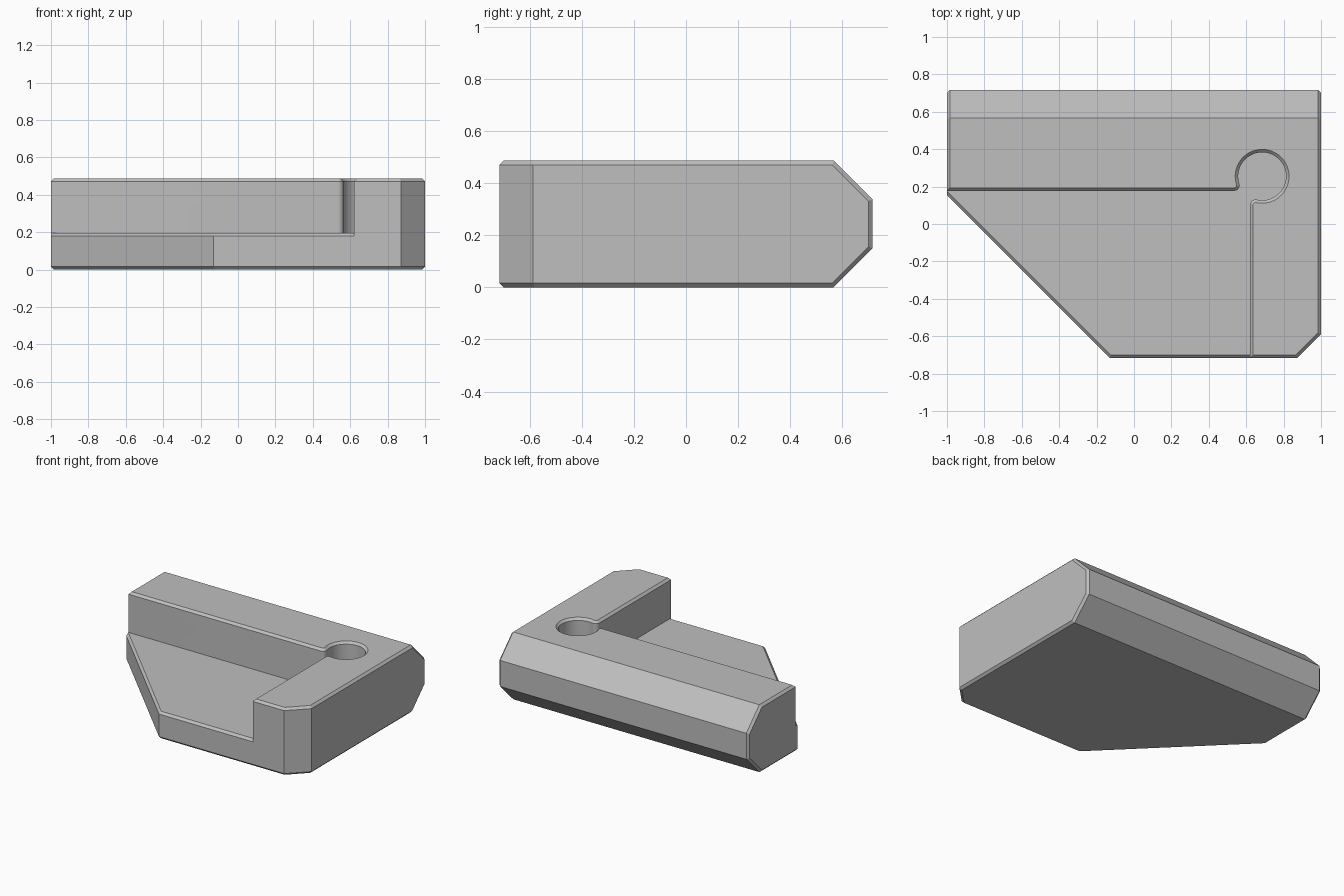
import bpy, bmesh
from math import sin, cos, atan2, sqrt, pi
from mathutils import Vector

cube = bpy.data.objects.get("Cube")
if cube:
    bpy.data.objects.remove(cube, do_unlink=True)

grey = bpy.data.materials.new("mid grey")
grey.use_nodes = True
grey.diffuse_color = (0.52, 0.52, 0.52, 1)
grey.node_tree.nodes["Principled BSDF"].inputs["Base Color"].default_value = (0.52, 0.52, 0.52, 1)

CHAMFER = 0.016
TOP, FLOOR, DEPTH = 0.487, 0.195, 0.717
R2 = sqrt(0.5)


def finish(bm, name):
    bmesh.ops.recalc_face_normals(bm, faces=bm.faces)
    mesh = bpy.data.meshes.new(name)
    bm.to_mesh(mesh)
    bm.free()
    mesh.materials.append(grey)
    obj = bpy.data.objects.new(name, mesh)
    bpy.context.collection.objects.link(obj)
    return obj


def clipped_box(name, low, high, planes):
    """Box trimmed to the inside of every (normal, distance) plane."""
    bm = bmesh.new()
    bmesh.ops.create_cube(bm, size=1)
    low, high = Vector(low), Vector(high)
    for v in bm.verts:
        v.co = [l + (c + 0.5) * (h - l) for l, c, h in zip(low, v.co, high)]
    for normal, dist in planes:
        n = Vector(normal)
        bmesh.ops.bisect_plane(bm, geom=bm.verts[:] + bm.edges[:] + bm.faces[:], dist=1e-6,
                               plane_co=n * (dist / n.length_squared), plane_no=n, clear_outer=True)
        rim = [e for e in bm.edges if e.is_boundary]
        if rim:
            bmesh.ops.holes_fill(bm, edges=rim, sides=0)
    return finish(bm, name)


# Block: main faces, then a narrow chamfer wherever a listed pair meets
sides = {
    "top": ((0, 0, 1), TOP), "bottom": ((0, 0, -1), 0),
    "left": ((1, 0, 0), 1), "right": ((-1, 0, 0), 1),
    "front": ((0, -1, 0), DEPTH), "back": ((0, 1, 0), DEPTH),
    "upper_slope": ((0, R2, R2), 1.055 * R2), "lower_slope": ((0, R2, -R2), 0.567 * R2),
    "diagonal": ((-R2, -R2, 0), 0.847 * R2), "corner": ((R2, -R2, 0), 1.588 * R2),
}
pairs = [(a, b) for a in ("top", "bottom") for b in ("front", "left", "right", "diagonal", "corner")]
pairs += [(a, b) for a in ("left", "right") for b in ("back", "upper_slope", "lower_slope")]


def chamfer(first, second):
    (n1, d1), (n2, d2) = first, second
    return Vector(n1) + Vector(n2), d1 + d2 - CHAMFER


planes = list(sides.values()) + [chamfer(sides[a], sides[b]) for a, b in pairs]
block = clipped_box("locating_block", (-1, -DEPTH, 0), (1, DEPTH, TOP), planes)

# Pocket with a round corner relief; its rim flares outward at the top
HX, HY, HR, FR = 0.685, 0.255, 0.128, 0.03
WALL_X, WALL_Y = 0.62, 0.177


def arc(cx, cy, radius, start, end, steps):
    angles = [start + (end - start) * i / steps for i in range(steps + 1)]
    return [(cx + radius * cos(a), cy + radius * sin(a)) for a in angles]


def pocket_outline(grow):
    reach = HR + FR
    ay = WALL_Y + FR
    ax = HX - sqrt(reach ** 2 - (HY - ay) ** 2)
    bx = WALL_X + FR
    by = HY - sqrt(reach ** 2 - (HX - bx) ** 2)
    t1, t2 = atan2(HY - ay, HX - ax), atan2(HY - by, HX - bx)
    pts = [(-1.2, -1.2), (-1.2, WALL_Y + grow)]
    pts += arc(ax, ay, FR - grow, -pi / 2, t1, 8)
    pts += arc(HX, HY, HR + grow, pi + t1, t2 - pi, 56)[1:-1]
    pts += arc(bx, by, FR - grow, t2, pi, 8)
    return pts + [(WALL_X + grow, -1.2)]


bm = bmesh.new()
rise = 0.01
levels = [(FLOOR, 0), (TOP - CHAMFER, 0), (TOP + rise, CHAMFER + rise)]
rings = [[bm.verts.new((x, y, z)) for x, y in pocket_outline(g)] for z, g in levels]
for lower, upper in zip(rings, rings[1:]):
    for i in range(len(lower)):
        bm.faces.new((lower[i - 1], lower[i], upper[i], upper[i - 1]))
bm.faces.new(rings[0])
bm.faces.new(rings[-1])
cutters = [finish(bm, "pocket_cutter")]

# Chamfers along the open edges of the pocket floor
for side, low, high in (("front", (-1.2, -0.9, 0.1), (WALL_X, 0, 0.3)),
                        ("diagonal", (-1.2, -0.9, 0.1), (0.2, WALL_Y, 0.3))):
    normal, dist = chamfer(sides[side], ((0, 0, 1), FLOOR))
    cutters.append(clipped_box(side + "_edge_cutter", low, high, [(-normal, -dist)]))

bpy.context.view_layer.objects.active = block
for cutter in cutters:
    cutter.hide_render = True
    mod = block.modifiers.new(cutter.name, "BOOLEAN")
    mod.operation, mod.solver, mod.object = "DIFFERENCE", "EXACT", cutter
    bpy.ops.object.modifier_apply(modifier=mod.name)
    bpy.data.objects.remove(cutter, do_unlink=True)

bpy.ops.object.select_all(action="DESELECT")
block.select_set(True)
bpy.ops.object.shade_smooth_by_angle(angle=pi / 6)
